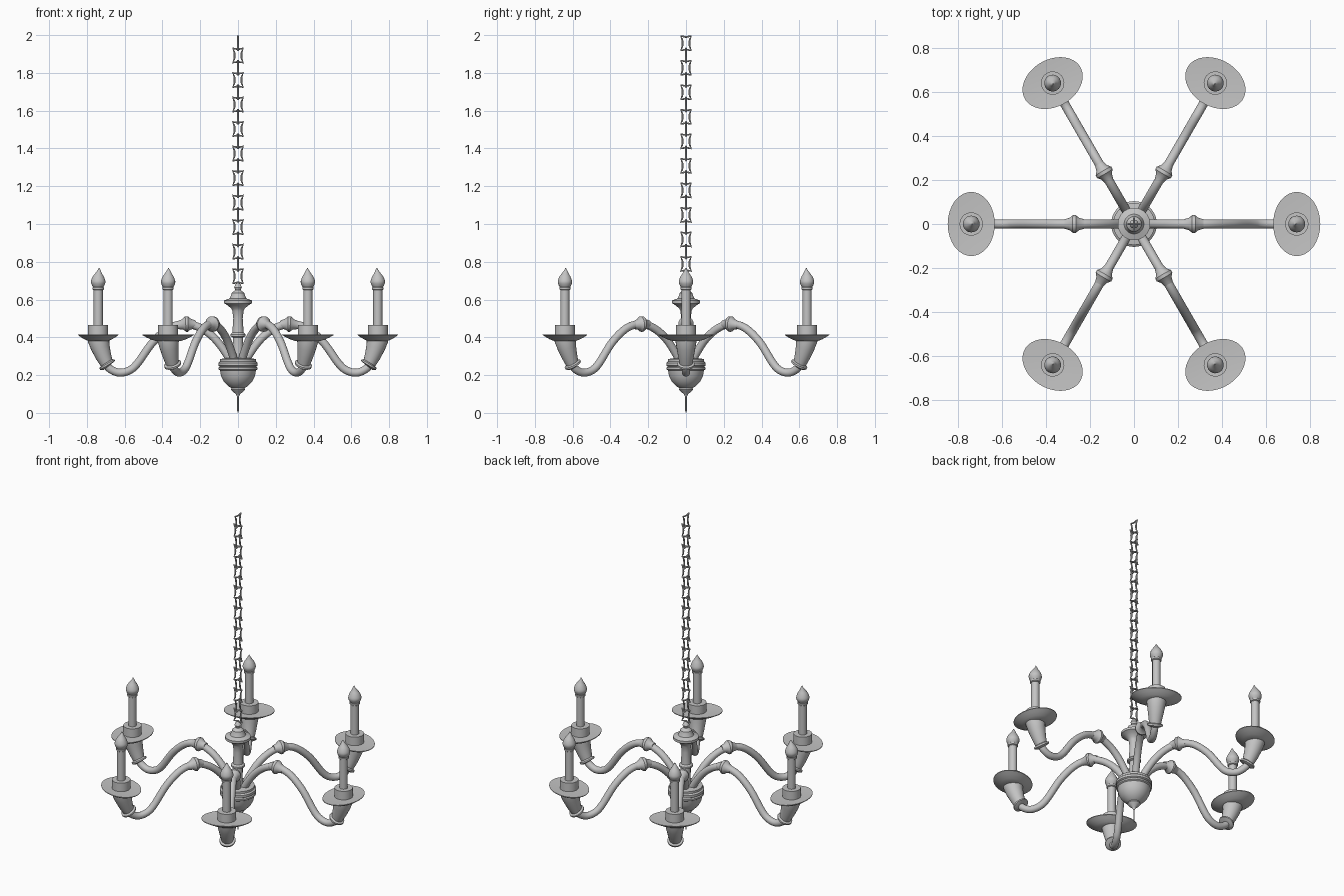
import bpy, bmesh, math
from mathutils import Vector, Matrix

if "Cube" in bpy.data.objects:
    bpy.data.objects.remove(bpy.data.objects["Cube"])

metal = bpy.data.materials.new("pale_grey")
metal.diffuse_color = (0.55, 0.55, 0.55, 1)
metal.use_nodes = True
metal.node_tree.nodes["Principled BSDF"].inputs["Base Color"].default_value = metal.diffuse_color


def smooth_path(pts, steps=6):
    """Catmull-Rom through tuples (x, z, radius)."""
    out = []
    for i in range(len(pts) - 1):
        a, b, c, d = (Vector(pts[min(max(j, 0), len(pts) - 1)]) for j in range(i - 1, i + 3))
        for s in range(steps):
            t = s / steps
            out.append(0.5 * (2 * b + (c - a) * t + (2 * a - 5 * b + 4 * c - d) * t * t
                              + (3 * b - a - 3 * c + d) * t ** 3))
    return out + [Vector(pts[-1])]


def sweep(name, pts, sides=20, upright=False, wide=1.0, closed=False):
    """Round sections along a path in the XZ plane; upright keeps sections level."""
    bm = bmesh.new()
    rings, n = [], len(pts)
    for i, (x, z, r) in enumerate(pts):
        if closed:
            a, b = pts[i - 1], pts[(i + 1) % n]
        else:
            a, b = pts[max(i - 1, 0)], pts[min(i + 1, n - 1)]
        t = Vector((0, 0, 1)) if upright else Vector((b[0] - a[0], 0, b[1] - a[1])).normalized()
        u, v = Vector((t.z, 0, -t.x)), Vector((0, 1, 0))
        rings.append([bm.verts.new(Vector((x, 0, z)) + r * (math.cos(q) * u + wide * math.sin(q) * v))
                      for q in (2 * math.pi * k / sides for k in range(sides))])
    for i in range(n if closed else n - 1):
        a, b = rings[i], rings[(i + 1) % n]
        for k in range(sides):
            j = (k + 1) % sides
            bm.faces.new((a[k], a[j], b[j], b[k]))
    if not closed:
        bm.faces.new(rings[0][::-1])
        bm.faces.new(rings[-1])
    bmesh.ops.recalc_face_normals(bm, faces=bm.faces)
    me = bpy.data.meshes.new(name)
    bm.to_mesh(me)
    bm.free()
    me.materials.append(metal)
    me.shade_smooth()
    me.set_sharp_from_angle(angle=math.radians(35))
    return me


def place(name, me, matrix=Matrix()):
    ob = bpy.data.objects.new(name, me)
    ob.matrix_world = matrix
    bpy.context.collection.objects.link(ob)


def lathe(name, prof, x=0, **kw):
    return sweep(name, [(x, z, r) for r, z in prof], upright=True, **kw)


# central bowl with bottom spike
place("bowl", lathe("bowl", [
    (.001, 0), (.004, .01), (.004, .085), (.012, .1), (.03, .115), (.037, .124), (.035, .132),
    (.05, .14), (.075, .165), (.09, .195), (.095, .225), (.103, .23), (.103, .24), (.096, .245),
    (.104, .25), (.104, .265), (.095, .272), (.095, .285), (.06, .29)], sides=40))

# turned column and crown
place("column", lathe("column", [
    (.035, .285), (.027, .32), (.027, .4), (.04, .405), (.04, .415), (.03, .425), (.025, .5),
    (.03, .54), (.036, .552), (.055, .57), (.074, .58), (.074, .595), (.045, .605), (.036, .625),
    (.034, .635), (.014, .65), (.02, .665), (.014, .68), (.002, .69)], sides=32))

# parts of one branch, shared by all six
R = .74
parts = {
    "arm": sweep("arm", smooth_path([
        (.03, .25, .021), (.06, .31, .021), (.12, .39, .021), (.19, .445, .021), (.27, .47, .021),
        (.36, .45, .021), (.45, .375, .021), (.53, .265, .021), (.575, .225, .021),
        (.63, .213, .021), (.68, .235, .021), (.71, .275, .021)])),
    "arm_knob": sweep("arm_knob", [
        (.225, .468, .021), (.25, .469, .028), (.265, .47, .041), (.277, .47, .041),
        (.293, .468, .028), (.318, .464, .021)]),
    "holder_ring": sweep("holder_ring", [
        (.686, .247, .03), (.69, .252, .046), (.694, .26, .046), (.698, .266, .034)]),
    "holder": sweep("holder", [
        (.695, .26, .034), (.712, .3, .042), (.728, .345, .05), (.738, .385, .057),
        (R, .4, .057)]),
    "drip_dish": lathe("drip_dish", [
        (.05, .38), (.07, .388), (.09, .4), (.107, .412), (.107, .416), (.05, .412)],
        x=R, sides=48, wide=1.36),
    "candle_cup": lathe("candle_cup", [(.053, .4), (.053, .466), (.024, .466)], x=R, sides=28),
    "candle": lathe("candle", [(.024, .44), (.024, .655)], x=R),
    "flame_base": lathe("flame_base", [(.024, .65), (.03, .654), (.03, .664), (.024, .67)], x=R),
    "flame": sweep("flame", smooth_path([
        (R, .66, .024), (R, .68, .035), (R, .697, .038), (R, .72, .03), (R - .002, .74, .017),
        (R - .005, .757, .007), (R - .004, .768, .001)], 4), upright=True),
}
for i in range(6):
    turn = Matrix.Rotation(i * math.pi / 3, 4, 'Z')
    for name, me in parts.items():
        place(f"{name}_{i + 1}", me, turn)

# chain of pinched rectangular links, every second one turned
r = .005
outline = [(.028, .038), (.02, .02), (.018, 0), (.02, -.02), (.028, -.038), (0, -.033),
           (-.028, -.038), (-.02, -.02), (-.018, 0), (-.02, .02), (-.028, .038), (0, .033)]
link = sweep("chain_link", [(x, z, r) for x, z in outline], sides=8, closed=True)
for i in range(20):
    m = Matrix.Translation((0, 0, 1.957 - .0649 * i))
    place(f"chain_link_{i + 1}", link, m @ Matrix.Rotation(math.pi / 2 * (i % 2 == 0), 4, 'Z'))
